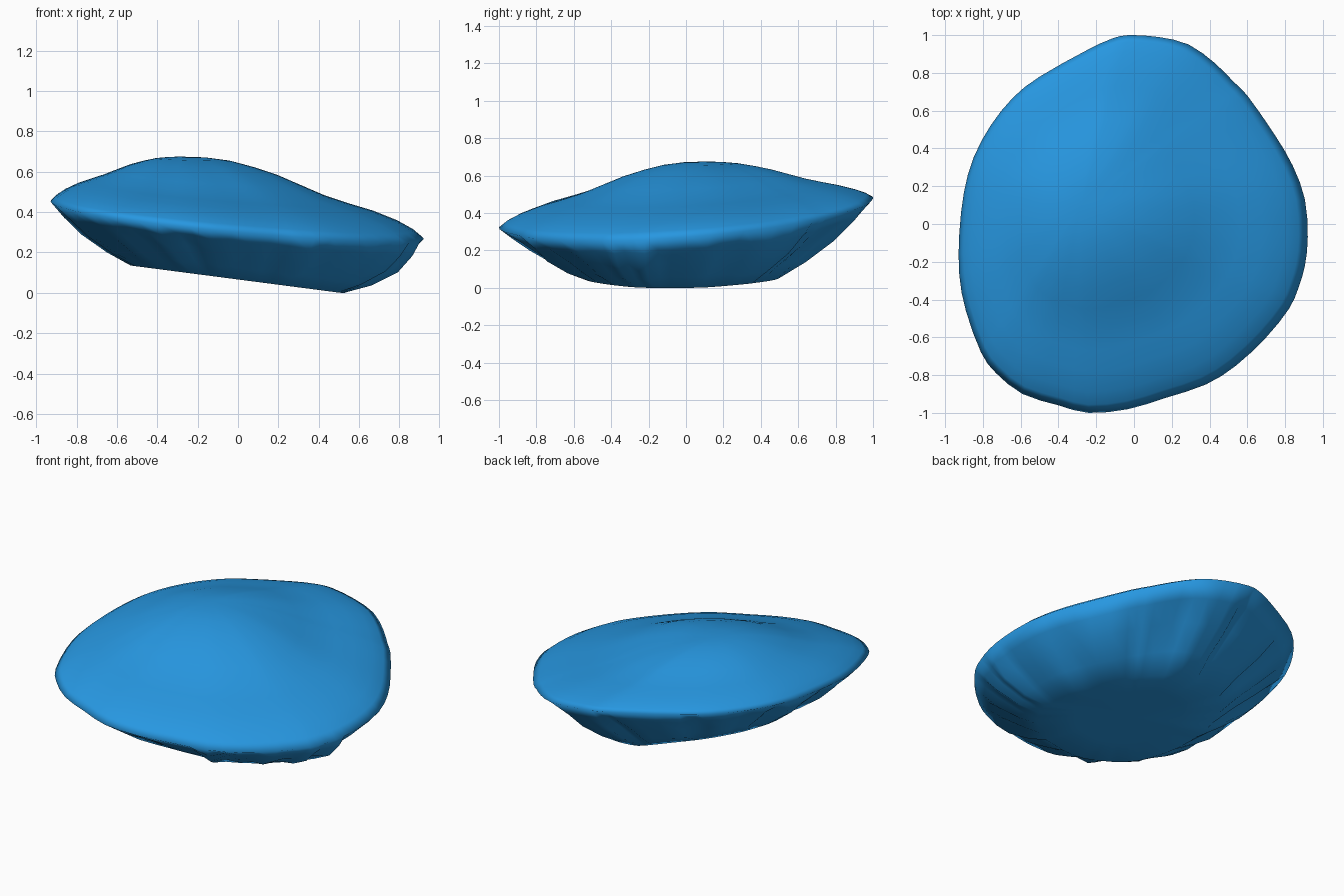
import bpy, bmesh, math, random
from mathutils import Vector

if "Cube" in bpy.data.objects:
    bpy.data.objects.remove(bpy.data.objects["Cube"])

random.seed(4)

# Rim outline seen from above, counter-clockwise
OUTLINE = [(.92, -.07), (.905, .13), (.84, .31), (.74, .48), (.60, .68), (.53, .75),
           (.43, .85), (.29, .95), (.13, .99), (-.03, 1), (-.12, .98), (-.25, .92),
           (-.5, .78), (-.64, .67), (-.76, .52), (-.85, .35), (-.9, .17), (-.925, -.05),
           (-.925, -.27), (-.89, -.46), (-.81, -.68), (-.73, -.79), (-.59, -.9),
           (-.4, -.96), (-.24, -1), (-.03, -.98), (.17, -.92), (.38, -.85), (.54, -.75),
           (.7, -.6), (.82, -.45), (.87, -.34), (.905, -.22)]
PEAK = Vector((-.28, .1, .675))
# Dome: fraction of the way to the rim, fraction of the height above the rim
DOME = [(.1, .99), (.2, .95), (.3, .87), (.4, .77), (.5, .64), (.6, .51),
        (.7, .41), (.8, .32), (.9, .2), (.96, .1), (1, 0)]


def rim_point(x, y):
    # Tilted rim, lifted a little at the back
    lift = .045 * max(0, y) ** 2 * max(0, 1 - (x + .2) ** 2)
    return Vector((x, y, .368 - .105 * x + .07 * y + lift))


def rim_loop():
    pts = [rim_point(*p) for p in OUTLINE]
    n, out = len(pts), []
    for i in range(n):
        a, b, c, d = (pts[(i + k) % n] for k in (-1, 0, 1, 2))
        out += [b, (9 * (b + c) - a - d) / 16]
    return out


def base_point(p):
    # Flat tilted base, curling up slightly at the back left
    x, y = .575 * p.x, .56 * p.y - .05
    curl = .2 * max(0, -x) * max(0, y)
    return Vector((x, y, max(0, .066 - .13 * x) + curl))


rim = rim_loop()
n = len(rim)
rings = []
for t, f in DOME:
    ring = []
    for r in rim:
        # The left shoulder is fuller than the rest
        left = max(0, (PEAK.x - r.x) / (r.xy - PEAK.xy).length) ** 2
        h = f + .12 * left * math.sin(math.pi * t) * t
        ring.append(Vector((*PEAK.xy.lerp(r.xy, t), r.z + (PEAK.z - r.z) * h)))
    rings.append(ring)

# Pleated underside, fuller at the right
base = [base_point(p) for p in rim]
pleat = [random.uniform(-.035, .03) for _ in rim]
for t in (.2, .45, .75):
    ring = []
    for r, b, w in zip(rim, base, pleat):
        out = Vector((r.x, r.y, -.6)).normalized()
        full = .01 + .05 * max(0, r.x) ** 2
        ring.append(r.lerp(b, t) + out * (full + w) * math.sin(math.pi * t))
    rings.append(ring)
rings.append(base)
rings.append([b.lerp(Vector((0, -.05, .066)), .4) for b in base])

# Join the rings into one closed skin
bm = bmesh.new()
top = bm.verts.new(PEAK)
loops = [[bm.verts.new(p) for p in ring] for ring in rings]
for i in range(n):
    j = (i + 1) % n
    bm.faces.new((top, loops[0][i], loops[0][j]))
    for a, b in zip(loops, loops[1:]):
        bm.faces.new((a[i], b[i], b[j], a[j]))
bottom = bm.verts.new((0, -.05, .066))
for i in range(n):
    bm.faces.new((bottom, loops[-1][(i + 1) % n], loops[-1][i]))
bmesh.ops.recalc_face_normals(bm, faces=bm.faces)

# Smooth all over, including across the rim
for f in bm.faces:
    f.smooth = True

mesh = bpy.data.meshes.new("pebble")
bm.to_mesh(mesh)
bm.free()
stone = bpy.data.objects.new("pebble", mesh)
bpy.context.collection.objects.link(stone)

# Blue surface
blue = bpy.data.materials.new("blue")
blue.diffuse_color = (.02, .31, .75, 1)
blue.use_nodes = True
blue.node_tree.nodes["Principled BSDF"].inputs["Base Color"].default_value = blue.diffuse_color
mesh.materials.append(blue)
